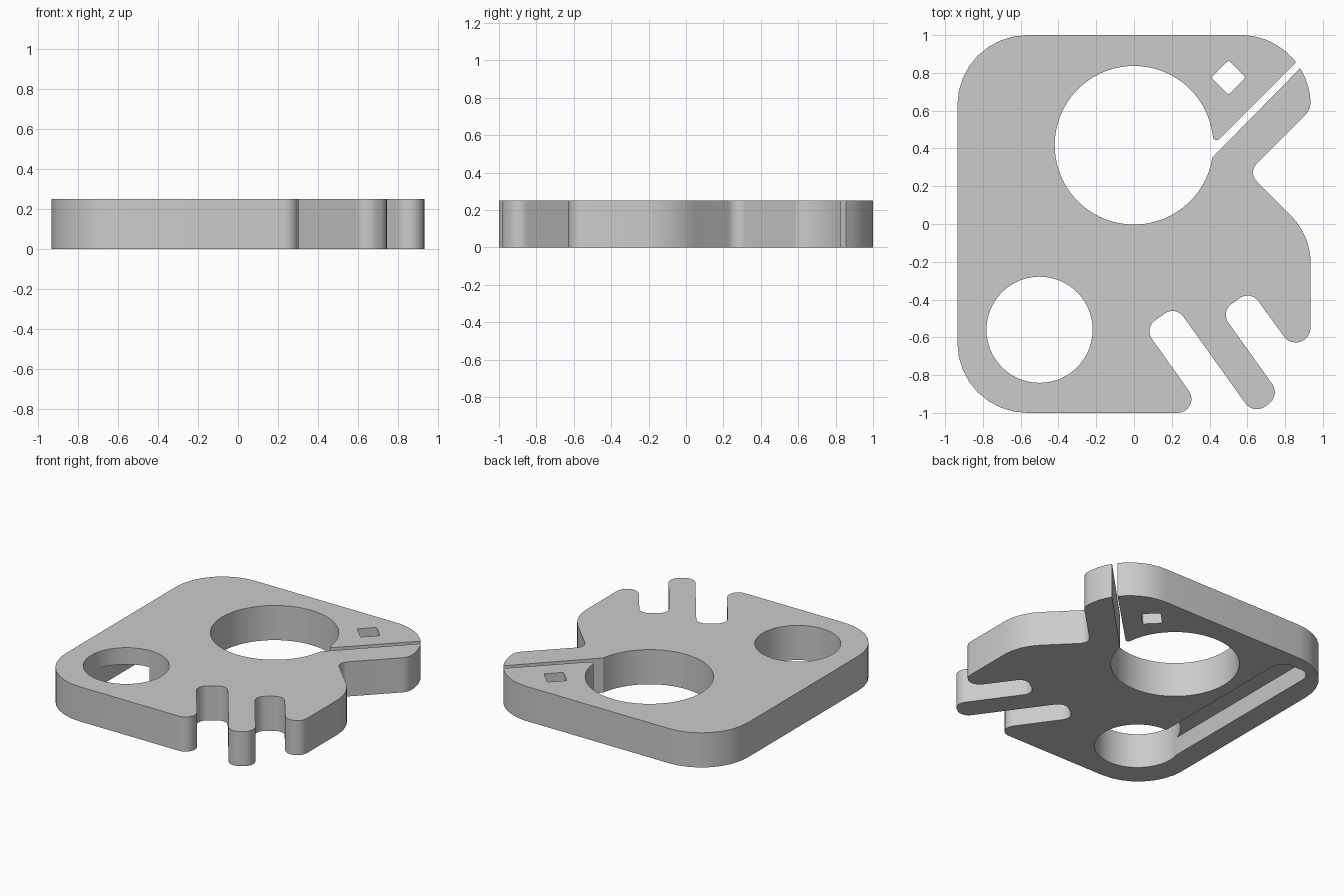
import bpy, bmesh
from math import sin, cos, tan, radians, pi
from mathutils import Vector

if "Cube" in bpy.data.objects:
    bpy.data.objects.remove(bpy.data.objects["Cube"])

THICK = 0.25


def arc(cx, cy, r, a0, a1, n):
    return [(cx + r * cos(radians(a0 + (a1 - a0) * i / n)),
             cy + r * sin(radians(a0 + (a1 - a0) * i / n)), 0) for i in range(n + 1)]


def rounded(pts, seg=8):
    """Turn (x, y, radius) corners into a filleted outline."""
    out = []
    for i, (x, y, r) in enumerate(pts):
        p = Vector((x, y))
        if r == 0:
            out.append(p)
            continue
        a = (Vector(pts[i - 1][:2]) - p).normalized()
        b = (Vector(pts[(i + 1) % len(pts)][:2]) - p).normalized()
        half = a.angle(b) / 2
        c = p + (a + b).normalized() * (r / sin(half))
        v0 = p + a * (r / tan(half)) - c
        v1 = p + b * (r / tan(half)) - c
        total = pi - 2 * half
        for k in range(seg + 1):
            t = k / seg
            out.append(c + (v0 * sin((1 - t) * total) + v1 * sin(t * total)) / sin(total))
    return out


def prism(name, pts, z0, z1):
    bm = bmesh.new()
    face = bm.faces.new([bm.verts.new((p.x, p.y, z0)) for p in rounded(pts)])
    ext = bmesh.ops.extrude_face_region(bm, geom=[face])
    top = [v for v in ext["geom"] if isinstance(v, bmesh.types.BMVert)]
    bmesh.ops.translate(bm, verts=top, vec=(0, 0, z1 - z0))
    bmesh.ops.recalc_face_normals(bm, faces=bm.faces)
    mesh = bpy.data.meshes.new(name)
    bm.to_mesh(mesh)
    bm.free()
    ob = bpy.data.objects.new(name, mesh)
    bpy.context.collection.objects.link(ob)
    return ob


def slanted(n, u, r):
    """Corner in the frame of the slanted fingers (across, along)."""
    return (0.813 * n + 0.582 * u, 0.582 * n - 0.813 * u, r)


# Plate outline, counter-clockwise from the lower left
outline = [(-0.935, -1, 0.37), (0.374, -1, 0.074)]
# two slanted slots with the finger between them
outline += [slanted(-0.277, 0.48, 0.07), slanted(-0.073, 0.48, 0.07),
            slanted(-0.073, 1.19, 0.075), slanted(0.102, 1.19, 0.075),
            slanted(0.102, 0.645, 0.07), slanted(0.297, 0.645, 0.07)]
# right finger, shoulder and V notch
outline += [(0.935, -0.79, 0.078), (0.935, -0.06, 0.36),
            (0.603, 0.273, 0.065), (0.935, 0.605, 0.1)]
# upper right corner, split by the thin slit that leads into the large hole
outline += arc(0.565, 0.63, 0.37, 4, 31.8, 6)
outline += arc(0, 0.417, 0.42, -9, -352, 64)
outline += [(0.424, 0.424, 0.018)]
outline += arc(0.565, 0.63, 0.37, 37.7, 90, 10)
outline += [(-0.935, 1, 0.37)]
plate = prism("plate", outline, 0, THICK)

# Cutters: small round hole, diamond hole, groove in the underside
d = 0.091
cutters = [
    prism("round_hole_cutter", arc(-0.5, -0.56, 0.281, 0, 354.375, 63), -0.1, 0.4),
    prism("diamond_hole_cutter", [(0.5 + d, 0.775, 0.01), (0.5, 0.775 + d, 0.01),
                                  (0.5 - d, 0.775, 0.01), (0.5, 0.775 - d, 0.01)], -0.1, 0.4),
    prism("groove_cutter", [(-0.77, -0.56, 0), (-0.51, -0.56, 0),
                            (-0.51, 0.89, 0.09), (-0.77, 0.89, 0.09)], -0.1, 0.13),
]
bpy.context.view_layer.objects.active = plate
for cutter in cutters:
    cutter.hide_render = True
    mod = plate.modifiers.new(cutter.name, "BOOLEAN")
    mod.operation = "DIFFERENCE"
    mod.solver = "EXACT"
    mod.object = cutter
    bpy.ops.object.modifier_apply(modifier=mod.name)
    bpy.data.objects.remove(cutter)

bpy.ops.object.select_all(action="DESELECT")
plate.select_set(True)
bpy.ops.object.shade_smooth_by_angle(angle=radians(30))
